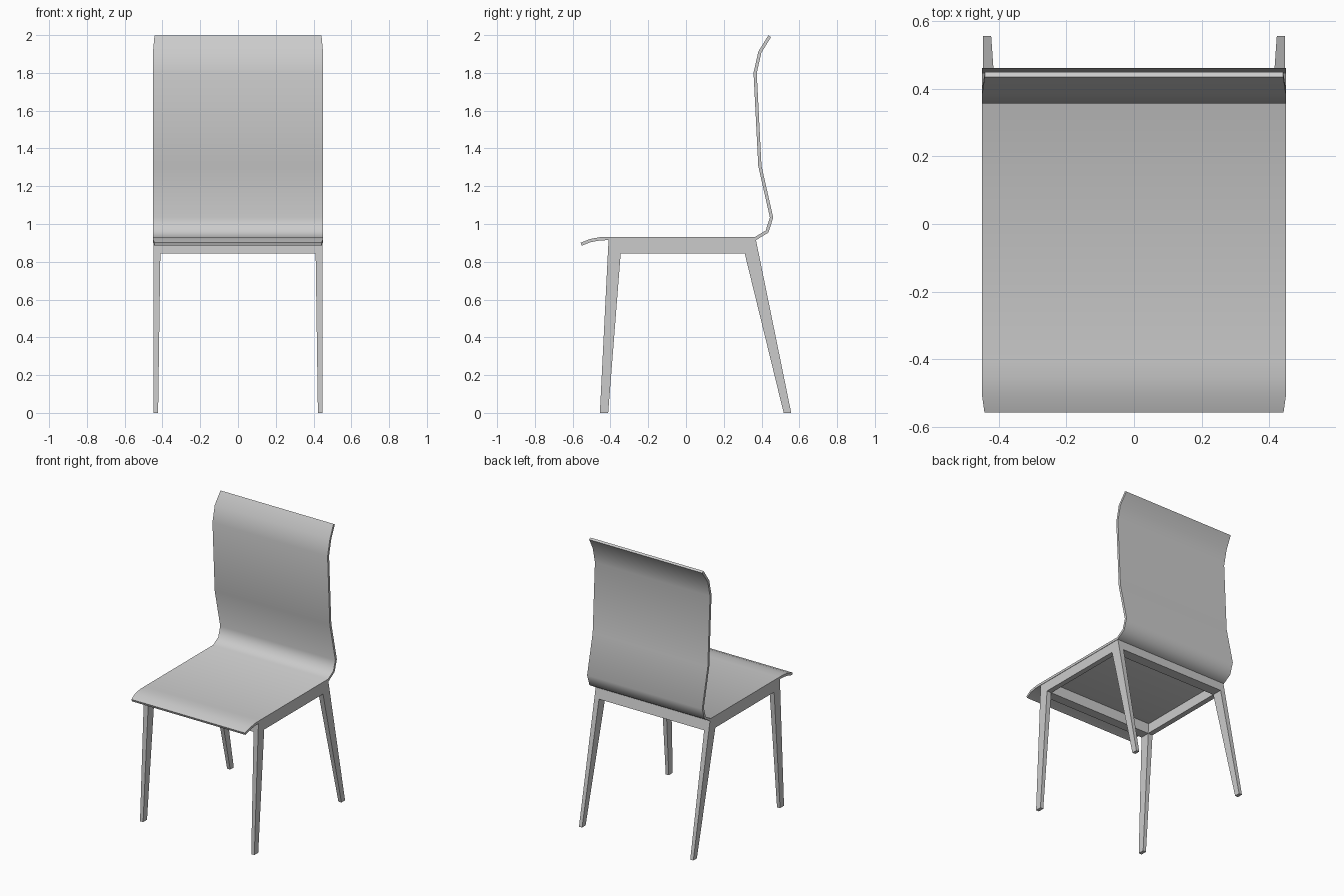
import bpy
import bmesh

if "Cube" in bpy.data.objects:
    bpy.data.objects.remove(bpy.data.objects["Cube"])

TOP = 0.917      # underside of the seat shell
RAIL = 0.845     # underside of the rails


def make_object(name, verts, faces):
    mesh = bpy.data.meshes.new(name)
    mesh.from_pydata(verts, [], faces)
    bm = bmesh.new()
    bm.from_mesh(mesh)
    bmesh.ops.recalc_face_normals(bm, faces=bm.faces)
    bm.to_mesh(mesh)
    bm.free()
    obj = bpy.data.objects.new(name, mesh)
    bpy.context.collection.objects.link(obj)
    return obj


def loft(name, z0, rect0, z1, rect1):
    """Tapered bar between two rectangles given as (x0, x1, y0, y1)."""
    verts = []
    for z, (x0, x1, y0, y1) in ((z0, rect0), (z1, rect1)):
        verts += [(x0, y0, z), (x1, y0, z), (x1, y1, z), (x0, y1, z)]
    faces = [(0, 1, 2, 3), (4, 5, 6, 7)]
    faces += [(i, (i + 1) % 4, (i + 1) % 4 + 4, i + 4) for i in range(4)]
    return make_object(name, verts, faces)


def edge_at(bottom, top, z):
    return bottom + (top - bottom) * z / TOP


# Bent plywood shell: centre line (y, z, half width) from front lip to top of back
profile = [
    (-0.555, 0.893, 0.443), (-0.507, 0.912, 0.45), (-0.453, 0.922, 0.45),
    (-0.40, 0.923, 0.45), (0.368, 0.923, 0.45), (0.429, 0.960, 0.45),
    (0.453, 1.034, 0.45), (0.391, 1.308, 0.45), (0.366, 1.80, 0.45),
    (0.391, 1.91, 0.45), (0.443, 1.994, 0.442),
]
verts = [(s * w, y, z) for y, z, w in profile for s in (-1, 1)]
faces = [(2 * i, 2 * i + 1, 2 * i + 3, 2 * i + 2) for i in range(len(profile) - 1)]
shell = make_object("seat_and_back_shell", verts, faces)
solid = shell.modifiers.new("thickness", 'SOLIDIFY')
solid.thickness = 0.017
solid.offset = 0
solid.use_even_offset = True
bpy.context.view_layer.objects.active = shell
shell.select_set(True)
bpy.ops.object.modifier_apply(modifier=solid.name)
bpy.ops.object.shade_smooth_by_angle(angle=0.9)

# Tapered legs: (name, bottom y range, top y range)
legs = [
    ("front_leg", (-0.456, -0.412), (-0.41, -0.340)),
    ("back_leg", (0.517, 0.557), (0.370, 0.293)),
]
for name, bot, top in legs:
    bot, top = sorted(bot), sorted(top)
    for side, s in (("left", -1), ("right", 1)):
        loft(f"{name}_{side}", 0, (s * 0.447, s * 0.423, *bot),
             TOP, (s * 0.447, s * 0.410, *top))

# Side rails run flush between the legs
for side, s in (("left", -1), ("right", 1)):
    x = (s * 0.447, s * 0.410)
    loft(f"side_rail_{side}",
         RAIL, (*x, edge_at(-0.412, -0.340, RAIL), edge_at(0.517, 0.293, RAIL)),
         TOP, (*x, -0.340, 0.293))

# Front and back rails follow the slope of the legs
for name, (b0, b1), (t0, t1) in (
        ("front_rail", (-0.456, -0.412), (-0.41, -0.340)),
        ("back_rail", (0.517, 0.557), (0.293, 0.370))):
    loft(name, RAIL, (-0.411, 0.411, edge_at(b0, t0, RAIL), edge_at(b1, t1, RAIL)),
         TOP, (-0.410, 0.410, t0, t1))
